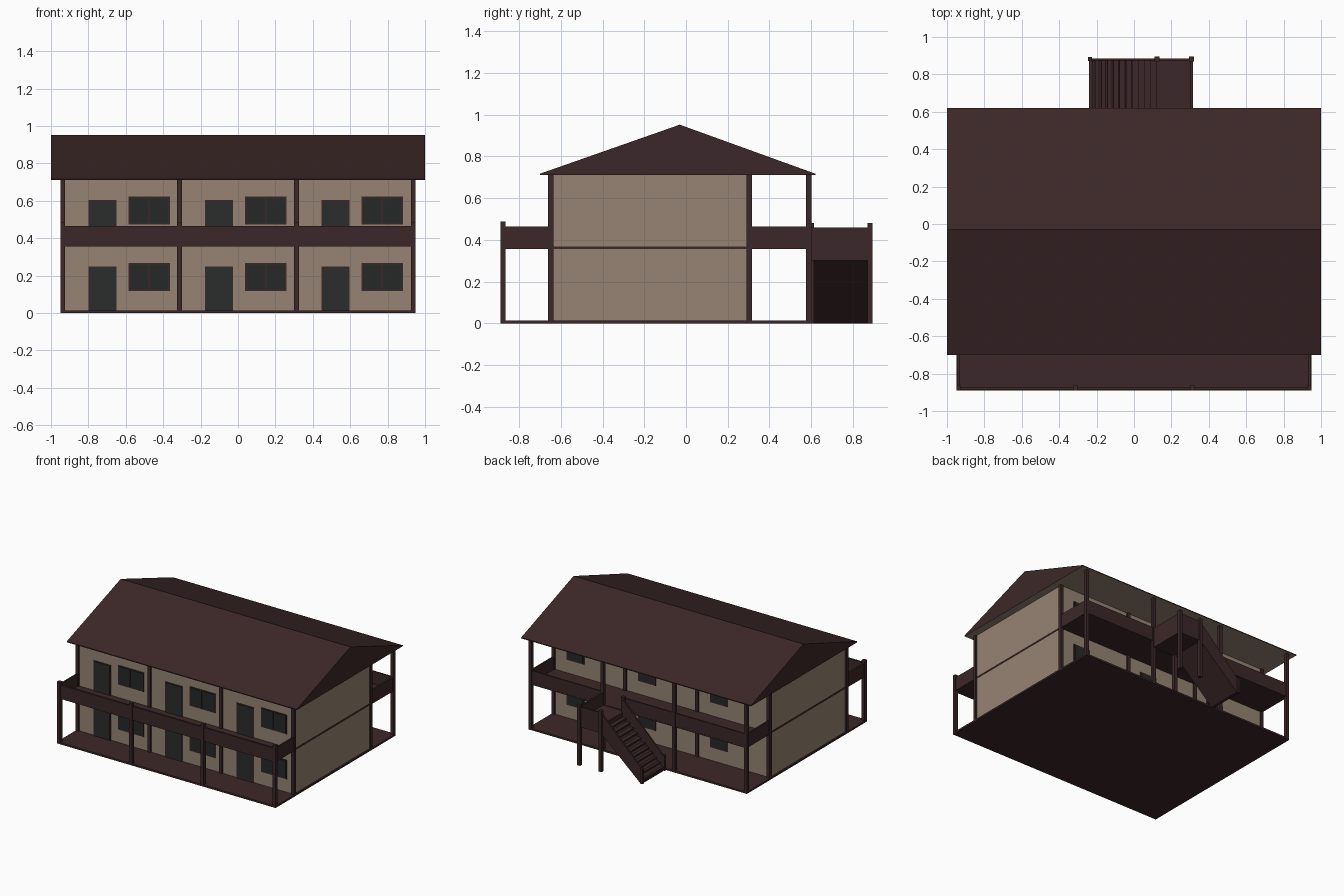
import bpy, bmesh

if "Cube" in bpy.data.objects:
    bpy.data.objects.remove(bpy.data.objects["Cube"])

def srgb(r, g, b):
    f = lambda c: c / 255 / 12.92 if c < 11 else ((c / 255 + 0.055) / 1.055) ** 2.4
    return (f(r), f(g), f(b), 1)

def material(name, rgb):
    m = bpy.data.materials.new(name)
    m.diffuse_color = srgb(*rgb)
    m.use_nodes = True
    m.node_tree.nodes["Principled BSDF"].inputs["Base Color"].default_value = m.diffuse_color
    return m

WOOD = material("dark red brown wood", (60, 39, 40))
WALL = material("beige plaster", (150, 132, 115))
GLASS = material("dark grey glass", (38, 40, 40))
DOOR = material("charcoal door", (43, 44, 44))

def mesh_object(name, bm, mats):
    bmesh.ops.recalc_face_normals(bm, faces=bm.faces)
    me = bpy.data.meshes.new(name)
    bm.to_mesh(me)
    bm.free()
    for m in mats:
        me.materials.append(m)
    ob = bpy.data.objects.new(name, me)
    bpy.context.collection.objects.link(ob)
    return ob

def box(name, x, y, z, mat):
    """Box from (min, max) ranges."""
    bm = bmesh.new()
    bmesh.ops.create_cube(bm, size=1)
    for v in bm.verts:
        v.co = [r[0] if c < 0 else r[1] for c, r in zip(v.co, (x, y, z))]
    return mesh_object(name, bm, [mat])

def prism(name, profile, axis, lo, hi, mats):
    """Extrude a 2D profile along x (points are y,z) or y (points are x,z)."""
    bm = bmesh.new()
    put = (lambda p, t: (t, p[0], p[1])) if axis == 'x' else (lambda p, t: (p[0], t, p[1]))
    f = bm.faces.new([bm.verts.new(put(p, lo)) for p in profile])
    new = bmesh.ops.extrude_face_region(bm, geom=[f])['geom']
    for v in new:
        if isinstance(v, bmesh.types.BMVert):
            v.co[0 if axis == 'x' else 1] = hi
    return mesh_object(name, bm, mats)

def post(name, x, y, top, bottom=0.0, w=0.013):
    box(name, (x - w, x + w), (y - w, y + w), (bottom, top), WOOD)

# Ground slab, building body and the two floor decks
box("ground_slab", (-0.95, 0.95), (-0.89, 0.60), (0, 0.014), WOOD)
box("building_walls", (-0.94, 0.94), (-0.65, 0.305), (0.012, 0.712), WALL)
box("upper_floor", (-0.943, 0.943), (-0.885, 0.595), (0.355, 0.367), WOOD)

# Roof: gabled prism with beige underside
roof = prism("roof", [(-0.70, 0.71), (0.62, 0.71), (0.62, 0.717), (-0.03, 0.952), (-0.70, 0.717)],
             'x', -1, 1, [WOOD, WALL])
for p in roof.data.polygons:
    p.material_index = 1 if p.normal.z < -0.9 else 0

# Posts on the four bay lines
for x in (-0.937, -0.312, 0.312, 0.937):
    post("front_balcony_post", x, -0.877, 0.487)
    post("front_wall_post", x, -0.648, 0.712)
    post("back_wall_post", x, 0.303, 0.712)
    post("back_veranda_post", x, 0.588, 0.712)

# Solid balcony railings
RZ = (0.357, 0.465)
box("front_railing", (-0.94, 0.94), (-0.887, -0.873), RZ, WOOD)
box("back_railing_left", (-0.94, 0.12), (0.582, 0.594), RZ, WOOD)
box("back_railing_right", (0.31, 0.94), (0.582, 0.594), RZ, WOOD)
for s in (-1, 1):
    xr = sorted((s * 0.932, s * 0.944))
    box("side_railing_front", xr, (-0.88, -0.65), RZ, WOOD)
    box("side_railing_back", xr, (0.305, 0.59), RZ, WOOD)

def window(name, x0, x1, z0, z1, y, out, panes):
    """Framed window plate on a wall; out is the outward y direction."""
    b = 0.008
    box(name + "_frame", (x0, x1), sorted((y, y + out * 0.006)), (z0, z1), WOOD)
    w = (x1 - x0 - b) / panes
    for i in range(panes):
        box(name + "_pane", (x0 + b + i * w, x0 + i * w + w),
            sorted((y, y + out * 0.009)), (z0 + b, z1 - b), GLASS)

# Doors and windows for three bays on two storeys
for floor in (0, 0.354):
    for i in range(3):
        dx = i * 0.623
        box("door_frame", (-0.80 + dx, -0.65 + dx), (-0.655, -0.65), (0.012 + floor, 0.249 + floor), WOOD)
        box("door", (-0.794 + dx, -0.656 + dx), (-0.658, -0.65), (0.012 + floor, 0.243 + floor), DOOR)
        window("front_window", -0.585 + dx, -0.363 + dx, 0.118 + floor, 0.268 + floor, -0.65, -1, 2)
        window("back_window", -0.575 + dx, -0.425 + dx, 0.118 + floor, 0.268 + floor, 0.305, 1, 1)

# Stair landing with railings and legs
box("landing", (0.12, 0.315), (0.59, 0.885), (0.30, 0.362), WOOD)
box("landing_back_railing", (0.12, 0.315), (0.873, 0.885), (0.30, 0.46), WOOD)
box("landing_side_railing", (0.303, 0.315), (0.59, 0.885), (0.30, 0.46), WOOD)
for x in (0.122, 0.308):
    post("landing_leg", x, 0.882, 0.48)
post("stair_top_post", 0.122, 0.60, 0.48)

# Staircase: treads, sloping underside and solid sloped side panels
N, X0, X1, TOP = 11, -0.24, 0.12, 0.355
run, rise = (X1 - X0) / N, TOP / (N + 1)
for i in range(N):
    x, z = X0 + i * run, rise * (i + 1)
    box("stair_tread", (x, x + run + 0.004), (0.61, 0.878), (z - 0.012, z), WOOD)
prism("stair_underside", [(X0, 0), (X0 + 0.02, 0), (X1, 0.30), (X1, 0.32), (X0, 0.014)],
      'y', 0.61, 0.878, [WOOD])
for y in (0.603, 0.873):
    prism("stair_side_panel", [(X0 - 0.007, 0), (X0 + 0.02, 0), (X1, 0.30), (X1, 0.46), (X0 - 0.007, 0.10)],
          'y', y, y + 0.012, [WOOD])
post("stair_bottom_post", -0.235, 0.882, 0.12, w=0.011)
post("stair_bottom_post", -0.235, 0.608, 0.12, w=0.011)
